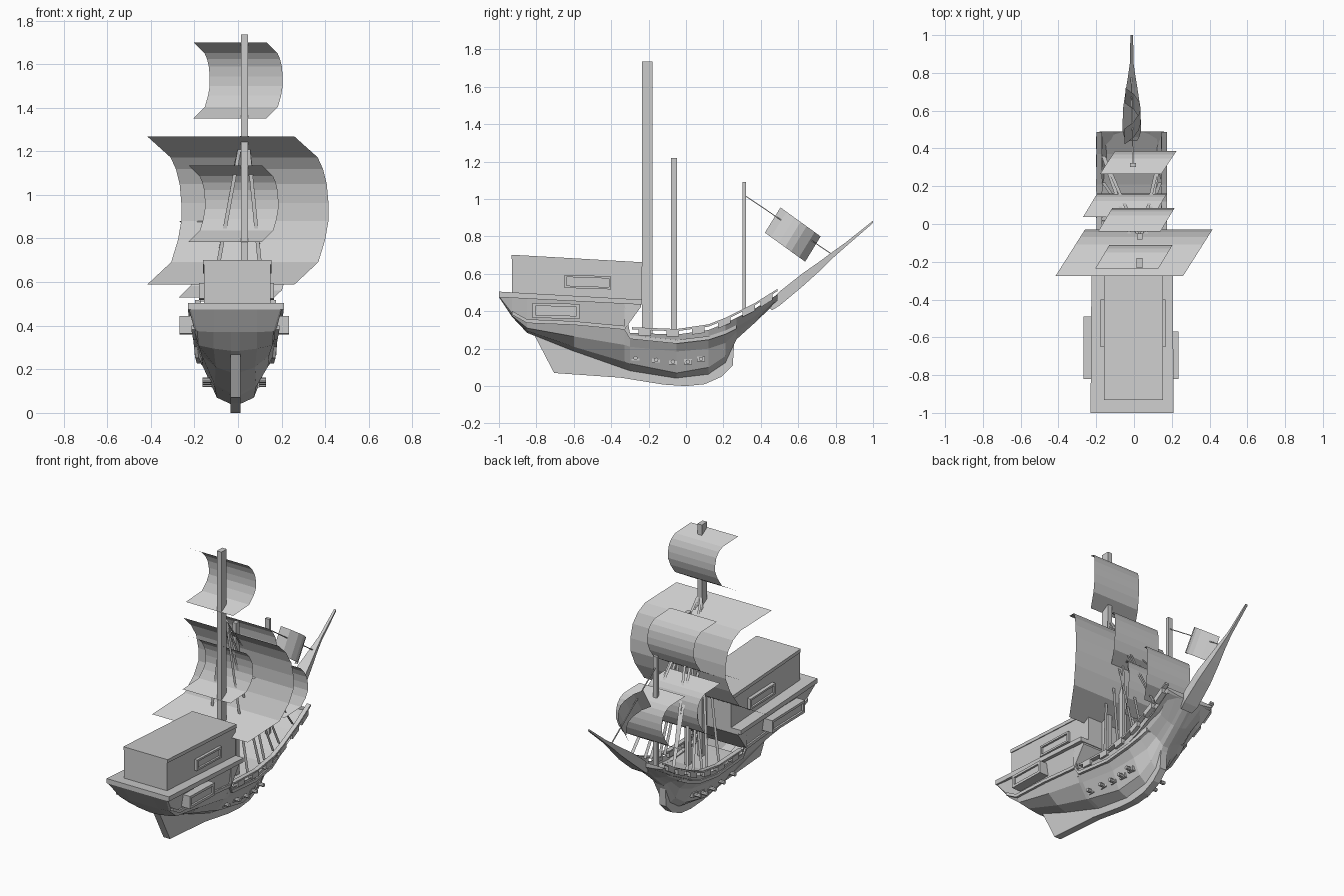
import bpy
from mathutils import Vector

CX = -0.012  # hull centre line


def mesh(name, verts, faces):
    me = bpy.data.meshes.new(name)
    me.from_pydata([tuple(v) for v in verts], [], faces)
    me.update()
    ob = bpy.data.objects.new(name, me)
    bpy.context.collection.objects.link(ob)
    return ob


def loft(name, rings, closed=True, caps=True):
    n = len(rings[0])
    verts = [p for r in rings for p in r]
    faces = []
    for i in range(len(rings) - 1):
        for j in range(n if closed else n - 1):
            k = (j + 1) % n
            faces.append((i*n + j, i*n + k, (i+1)*n + k, (i+1)*n + j))
    if caps:
        faces += [tuple(range(n))[::-1], tuple(range((len(rings)-1)*n, len(rings)*n))]
    return mesh(name, verts, faces)


def rect(y, x0, x1, z0, z1):
    return [(x0, y, z0), (x1, y, z0), (x1, y, z1), (x0, y, z1)]


def box(name, x0, x1, y0, y1, z0, z1):
    return loft(name, [rect(y0, x0, x1, z0, z1), rect(y1, x0, x1, z0, z1)])


def frame(name, side, x0, x1, y0, y1, z0, z1, t, drop=0):
    # window frame with a recessed pane, sloping by drop along y
    def ring(x, m):
        return [(x, y0+m, z0+m), (x, y1-m, z0+m-drop), (x, y1-m, z1-m-drop), (x, y0+m, z1-m)]
    xi = x1 - side * 0.012
    return loft(name, [ring(x0, 0), ring(x1, 0), ring(x1, t), ring(xi, t)])


# hull: five levels of (half width, height) per station
stations = [
    (-1.0, [(.218, .492), (.214, .48), (.205, .475), (.10, .475), (.02, .475)]),
    (-.93, [(.21, .485), (.19, .39), (.175, .375), (.10, .37), (.02, .37)]),
    (-.85, [(.205, .48), (.182, .345), (.17, .31), (.10, .295), (.02, .285)]),
    (-.6, [(.20, .465), (.18, .335), (.155, .265), (.09, .21), (.02, .185)]),
    (-.33, [(.195, .445), (.178, .31), (.15, .22), (.095, .13), (.02, .09)]),
    (-.30, [(.182, .285), (.172, .26), (.148, .21), (.095, .12), (.02, .08)]),
    (-.05, [(.178, .275), (.165, .235), (.13, .185), (.085, .07), (.02, .04)]),
    (.12, [(.172, .30), (.16, .255), (.115, .20), (.07, .10), (.02, .06)]),
    (.21, [(.17, .335), (.145, .285), (.09, .23), (.06, .16), (.02, .12)]),
    (.27, [(.17, .365), (.13, .315), (.07, .29), (.04, .27), (.02, .25)]),
    (.37, [(.17, .415), (.12, .375), (.07, .355), (.04, .345), (.02, .34)]),
    (.49, [(.17, .49), (.165, .475), (.10, .465), (.04, .46), (.02, .455)])]
rings = [[(CX - w, y, z) for w, z in p] + [(CX + w, y, z) for w, z in reversed(p)]
         for y, p in stations]
loft("hull", rings, closed=False, caps=False)
mesh("stern_end", rings[0], [tuple(range(10))])
mesh("bow_end", rings[-1], [tuple(range(10))])


def top_at(y):
    for (a, p), (b, q) in zip(stations, stations[1:]):
        if a <= y <= b:
            return p[0][1] + (q[0][1] - p[0][1]) * (y - a) / (b - a)


# main deck, just below the rail
ys = [-.33, -.28, -.05, .12, .21, .27, .37, .485]
loft("deck", [[(CX - .165, y, (.285 if y < -.29 else top_at(y)) - .03),
               (CX + .165, y, (.285 if y < -.29 else top_at(y)) - .03)] for y in ys],
     closed=False, caps=False)

# keel plate with stem and sternpost
keel = [(-.82, .29), (-.705, .07), (-.35, .045), (-.12, .008), (0, 0), (.1, .01), (.19, .05),
        (.25, .11), (.262, .29), (.2, .25), (.12, .12), (-.05, .07), (-.33, .13), (-.6, .22)]
loft("keel", [[(x, y, z) for y, z in keel] for x in (-.034, .012)])

for s, tag in ((-1, "left"), (1, "right")):
    # thin rail on top of evenly spaced rail blocks
    w = CX + s * .172
    loft("rail_" + tag, [rect(y, w - .014, w + .014, top_at(y) + .018, top_at(y) + .03)
                         for y in [-.29, -.05, .12, .21, .27, .37, .488]])
    for y in (-.22, -.07, .065, .205, .335, .43):
        loft("rail_block_" + tag, [rect(v, w - .016, w + .016, top_at(v) - .012, top_at(v) + .022)
                                   for v in (y - .033, y + .033)])
    # wale strip following the hull side
    loft("wale_" + tag, [rect(y, CX + s*(p[1][0] - .02), CX + s*(p[1][0] + .012),
                              p[1][1] - .008, p[1][1] + .012) for y, p in stations[1:10]])
    # cannons in a row
    for y, z in ((-.27, .15), (-.16, .14), (-.07, .13), (.01, .13), (.08, .145)):
        bpy.ops.mesh.primitive_cylinder_add(vertices=8, radius=.012, depth=.08,
                                            location=(CX - .005 + s * .105, y, z),
                                            rotation=(0, 1.5708, 0))
        bpy.context.object.name = "cannon_" + tag
        box("gun_port_" + tag, CX + s*.07, CX + s*.11, y - .022, y + .022, z - .014, z + .014)
    # cabin windows and lower galleries
    frame("cabin_window_" + tag, s, s * .14, CX/2 + s * .172, -.65, -.4, .525, .595, .012, .008)
frame("gallery_left", -1, -.19, -.268, -.82, -.49, .365, .445, .016, .006)
frame("gallery_right", 1, .17, .235, -.82, -.57, .365, .445, .016, .006)

# stern deck slab and cabin
loft("stern_deck", [rect(-1, -.23, .21, .475, .505), rect(-.235, -.225, .205, .435, .462)])
loft("deck_step", [rect(-.33, -.2, .18, .3, .45), rect(-.24, -.2, .18, .425, .445)])
loft("cabin", [rect(-.93, -.155, .148, .49, .70), rect(-.235, -.155, .148, .445, .66)])
loft("cabin_roof_edge", [rect(-.932, -.16, .153, .68, .702), rect(-.233, -.16, .153, .64, .662)])


# square masts
def mast(name, x, y, w, d, z0, z1):
    return box(name, x - w/2, x + w/2, y - d/2, y + d/2, z0, z1)


mast("main_mast", .03, -.207, .032, .054, .25, 1.735)
mast("fore_mast", .03, -.065, .028, .032, .22, 1.22)
mast("bow_mast", -.005, .312, .03, .02, .34, 1.09)

# square sails: curved profile pulled sideways as it bulges forward
curve = [(0, 0), (.14, .68), (.22, .84), (.32, .95), (.45, 1), (.57, 1), (.70, .9), (.85, .7), (1, 0)]


def sail(name, x0, x1, y, ztop, zbot, dx, dy):
    loft(name, [[(x0 + dx*b, y + dy*b, ztop + (zbot - ztop)*t),
                 (x1 + dx*b, y + dy*b, ztop + (zbot - ztop)*t)] for t, b in curve],
         closed=False, caps=False)


sail("main_sail", -.415, .26, -.275, 1.267, .59, .155, .245)
sail("top_sail", -.205, .13, -.235, 1.7, 1.35, .075, .125)
sail("middle_sail", -.227, .11, -.235, 1.135, .785, .075, .125)
sail("fore_top_sail", -.19, .14, -.04, 1.225, .875, .075, .125)
sail("fore_lower_sail", -.27, .10, .037, .88, .53, .075, .125)
sail("bow_sail", -.18, .145, .265, .86, .51, .08, .122)

# staysail hung on its stay: bulges to the side
a, b, edge = Vector((0, .505, .955)), Vector((0, .72, .80)), Vector((0, -.083, -.135))
prof = [(0, -.05), (.15, -.005), (.35, .025), (.5, .035), (.65, .028), (.85, 0), (1, -.045)]
loft("stay_sail", [[a.lerp(b, t) + Vector((x, 0, 0)), a.lerp(b, t) + edge + Vector((x, 0, 0))]
                   for t, x in prof], closed=False, caps=False)
loft("stay", [rect(y, x - .003, x + .003, z - .003, z + .003)
              for x, y, z in ((-.005, .32, 1.015), (-.015, .78, .705))])

# bowsprit: wide near the hull, tapering to a spar
loft("bowsprit", [rect(y, CX - w, CX + w, z0, z1) for y, w, z0, z1 in
                  ((.44, .028, .425, .45), (.46, .04, .405, .465), (.50, .05, .43, .505),
                   (.62, .045, .53, .60), (.72, .03, .62, .67), (.78, .02, .68, .715),
                   (.85, .01, .742, .765), (1, .007, .872, .884))])

# shrouds: flat ribbons from the masts down to both rails
for s in (-1, 1):
    for (x, y, z), ends in (((.03, -.178, 1.27), (-.1, .02, .16, .36)),
                            ((.03, -.05, 1.1), (.07, .22, .36))):
        for ye in ends:
            xe, ze = CX + s * .15, top_at(ye) + .02
            xs = x + s * .012
            mesh("shroud", [(xs - .008, y, z), (xs + .008, y, z), (xe + .01, ye, ze), (xe - .01, ye, ze)],
                 [(0, 1, 2, 3)])
